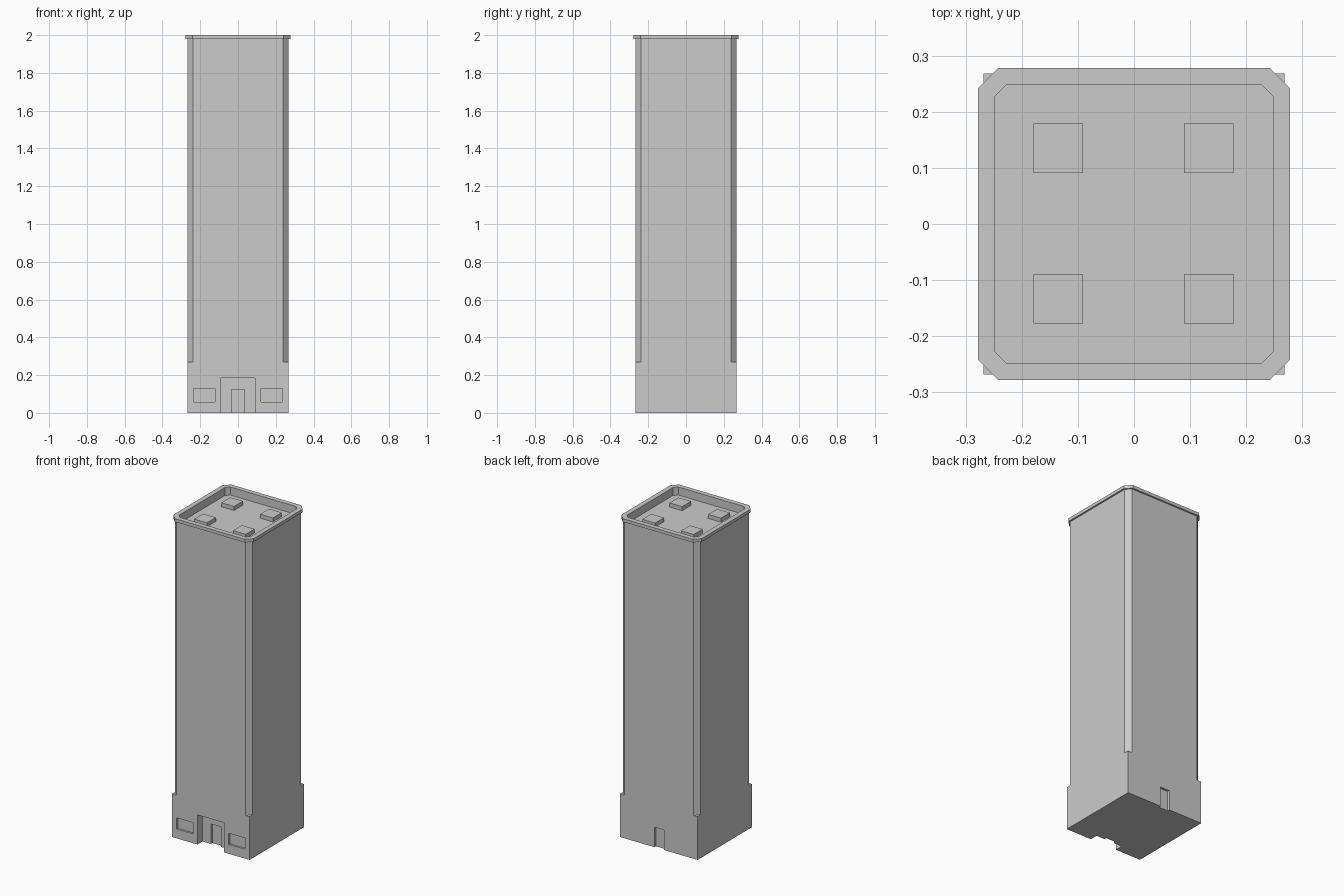
import bpy, bmesh, math

if "Cube" in bpy.data.objects:
    bpy.data.objects.remove(bpy.data.objects["Cube"])

H = 0.268        # half width of the tower
ROOF = 1.95      # level of the sunken roof


def box(name, x0, x1, y0, y1, z0, z1, rot=0.0):
    bpy.ops.mesh.primitive_cube_add(
        size=1, location=((x0 + x1) / 2, (y0 + y1) / 2, (z0 + z1) / 2),
        rotation=(0, 0, rot))
    ob = bpy.context.object
    ob.name = name
    ob.scale = (x1 - x0, y1 - y0, z1 - z0)
    bpy.ops.object.transform_apply(location=True, rotation=True, scale=True)
    return ob


def cut(target, cutter):
    mod = target.modifiers.new("cut", 'BOOLEAN')
    mod.operation = 'DIFFERENCE'
    mod.solver = 'EXACT'
    mod.object = cutter
    cutter.hide_render = True
    bpy.context.view_layer.objects.active = target
    bpy.ops.object.modifier_apply(modifier=mod.name)
    bpy.data.objects.remove(cutter, do_unlink=True)


def octagon(h, c, z):
    # square of half width h with corners cut back by c
    pts = []
    for sx, sy in ((1, 1), (-1, 1), (-1, -1), (1, -1)):
        pair = [(sx * h, sy * (h - c), z), (sx * (h - c), sy * h, z)]
        pts += pair if sx * sy > 0 else pair[::-1]
    return pts


def loft(name, rings):
    bm = bmesh.new()
    loops = [[bm.verts.new(p) for p in octagon(*r)] for r in rings]
    for a, b in zip(loops, loops[1:]):
        for i in range(8):
            j = (i + 1) % 8
            bm.faces.new((a[i], a[j], b[j], b[i]))
    me = bpy.data.meshes.new(name)
    bm.to_mesh(me)
    bm.free()
    ob = bpy.data.objects.new(name, me)
    bpy.context.collection.objects.link(ob)
    return ob


# Tower block, square at the base
tower = box("tower", -H, H, -H, H, 0, ROOF)

# Chamfered corners above the base
d = (2 * H - 0.03) / 2 + 0.1 / math.sqrt(2)
for sx in (-1, 1):
    for sy in (-1, 1):
        cut(tower, box("corner_cutter", sx * d - 0.1, sx * d + 0.1,
                       sy * d - 0.1, sy * d + 0.1, 0.27, 2.1, math.pi / 4))

# Entrance recess, front door, back door
cut(tower, box("entrance_cutter", -0.093, 0.091, -0.4, -H + 0.05, -0.1, 0.185))
cut(tower, box("front_door_cutter", -0.035, 0.034, -0.3, -H + 0.065, -0.1, 0.125))
cut(tower, box("back_door_cutter", -0.034, 0.03, H - 0.015, 0.4, -0.1, 0.125))

# Windows beside the entrance
for s in (-1, 1):
    xs = sorted((s * 0.123, s * 0.236))
    cut(tower, box("window_cutter", xs[0], xs[1], -0.4, -H + 0.012, 0.058, 0.128))

# Projecting rim around the sunken roof
loft("parapet", [(H, 0.03, ROOF), (H, 0.03, 1.98), (0.278, 0.036, 1.98),
                 (0.278, 0.036, 2.0), (0.248, 0.021, 2.0), (0.248, 0.021, ROOF)])

# Roof vents
for x in (-0.135, 0.133):
    for y in (-0.133, 0.135):
        box("roof_vent", x - 0.044, x + 0.044, y - 0.044, y + 0.044,
            ROOF, ROOF + 0.025)
